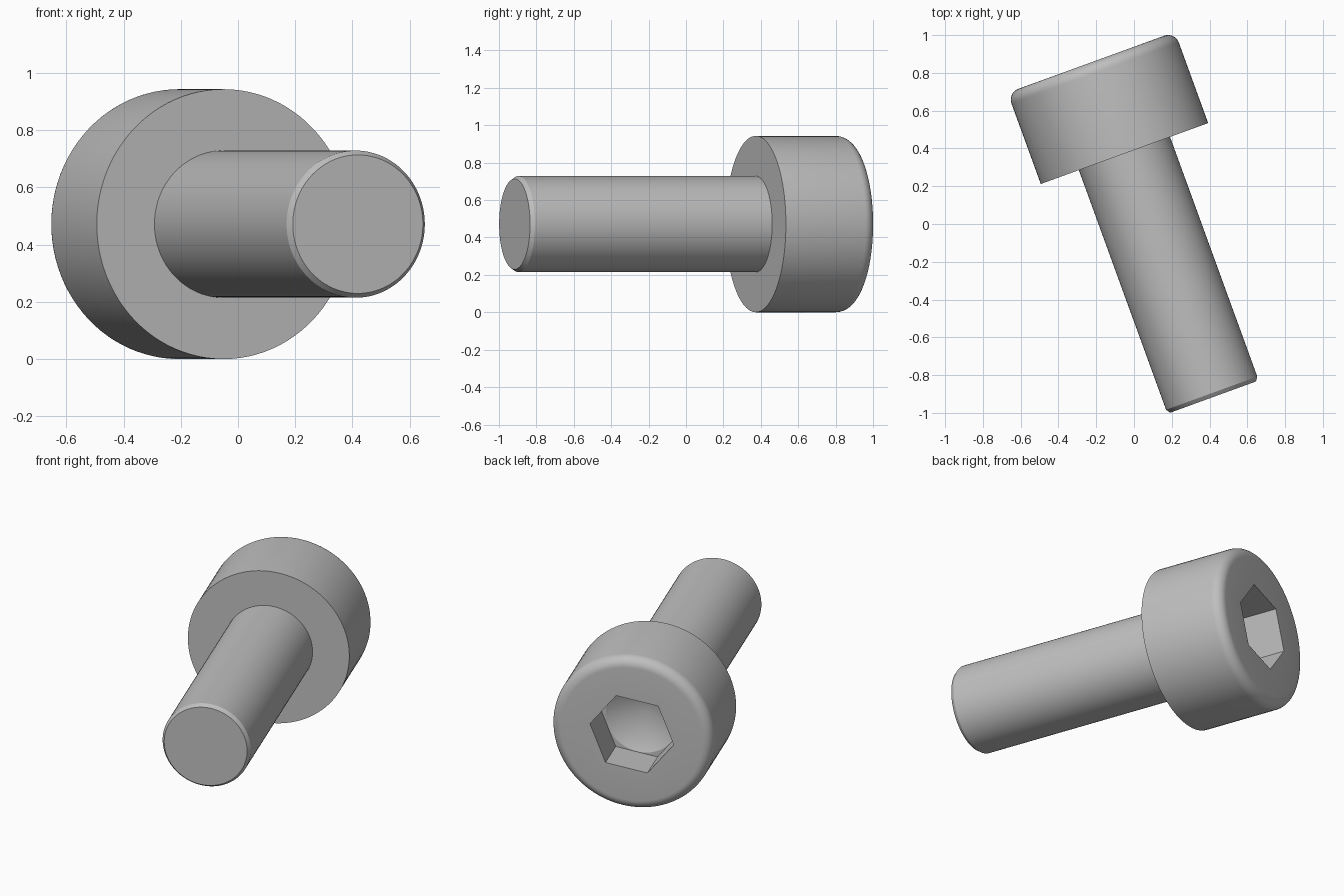
import bpy, bmesh, math
from mathutils import Matrix, Vector

if "Cube" in bpy.data.objects:
    bpy.data.objects.remove(bpy.data.objects["Cube"], do_unlink=True)

HEAD_R, HEAD_H, FILLET = 0.4715, 0.514, 0.06
SHAFT_R, SHAFT_L = 0.257, 1.372
CHAMFER_R, CHAMFER_L = 0.015, 0.022
HEX_APOTHEM, HEX_DEPTH, DRILL_DEPTH = 0.214, 0.222, 0.335
HEX_TURN = math.radians(-8.4)
TILT = math.radians(20)

steel = bpy.data.materials.new("steel grey")
steel.use_nodes = True
grey = (0.52, 0.52, 0.52, 1)
steel.diffuse_color = grey
steel.node_tree.nodes["Principled BSDF"].inputs["Base Color"].default_value = grey

# Screw frame: local z runs out of the head, local y is world up
c, s = math.cos(TILT), math.sin(TILT)
frame = Matrix(((-c, 0, -s, -0.0505),
                (-s, 0, c, 0.373),
                (0, 1, 0, HEAD_R),
                (0, 0, 0, 1)))


def lathe(name, profile, sides, turn=0.0):
    """Revolve (radius, height) points that start and end on the axis."""
    bm = bmesh.new()
    verts = [bm.verts.new((r * math.cos(turn), r * math.sin(turn), z)) for r, z in profile]
    edges = [bm.edges.new(pair) for pair in zip(verts, verts[1:])]
    bmesh.ops.spin(bm, geom=verts + edges, cent=(0, 0, 0), axis=(0, 0, 1),
                   angle=math.tau, steps=sides, use_duplicate=False)
    bmesh.ops.remove_doubles(bm, verts=bm.verts, dist=1e-5)
    bmesh.ops.dissolve_degenerate(bm, edges=bm.edges, dist=1e-6)
    bmesh.ops.recalc_face_normals(bm, faces=bm.faces)
    mesh = bpy.data.meshes.new(name)
    bm.to_mesh(mesh)
    bm.free()
    mesh.materials.append(steel)
    obj = bpy.data.objects.new(name, mesh)
    bpy.context.collection.objects.link(obj)
    obj.matrix_world = frame
    return obj


# Shaft with chamfered tip, head with rounded top rim
tip = -SHAFT_L
profile = [(0, tip), (SHAFT_R - CHAMFER_R, tip), (SHAFT_R, tip + CHAMFER_L),
           (SHAFT_R, 0), (HEAD_R, 0)]
for i in range(9):
    a = math.pi / 2 * i / 8
    profile.append((HEAD_R - FILLET + FILLET * math.cos(a),
                    HEAD_H - FILLET + FILLET * math.sin(a)))
profile.append((0, HEAD_H))
screw = lathe("cap_screw", profile, 96)

# Hexagonal socket with a conical drilled bottom
floor = HEAD_H - HEX_DEPTH
hex_r = HEX_APOTHEM / math.cos(math.pi / 6)
hex_cutter = lathe("hex_cutter", [(0, floor), (hex_r, floor), (hex_r, HEAD_H + 0.1),
                                  (0, HEAD_H + 0.1)], 6, HEX_TURN)
drill_r = HEX_APOTHEM - 0.002
drill_cutter = lathe("drill_cutter", [(0, HEAD_H - DRILL_DEPTH), (drill_r, floor),
                                      (drill_r, floor + 0.05), (0, floor + 0.05)], 48)

bpy.ops.object.select_all(action='DESELECT')
bpy.context.view_layer.objects.active = screw
screw.select_set(True)
for cutter in (hex_cutter, drill_cutter):
    cutter.hide_render = True
    mod = screw.modifiers.new(cutter.name, 'BOOLEAN')
    mod.operation = 'DIFFERENCE'
    mod.solver = 'EXACT'
    mod.object = cutter
    bpy.ops.object.modifier_apply(modifier=mod.name)
    bpy.data.objects.remove(cutter, do_unlink=True)

bpy.ops.object.shade_smooth_by_angle(angle=math.radians(25))
